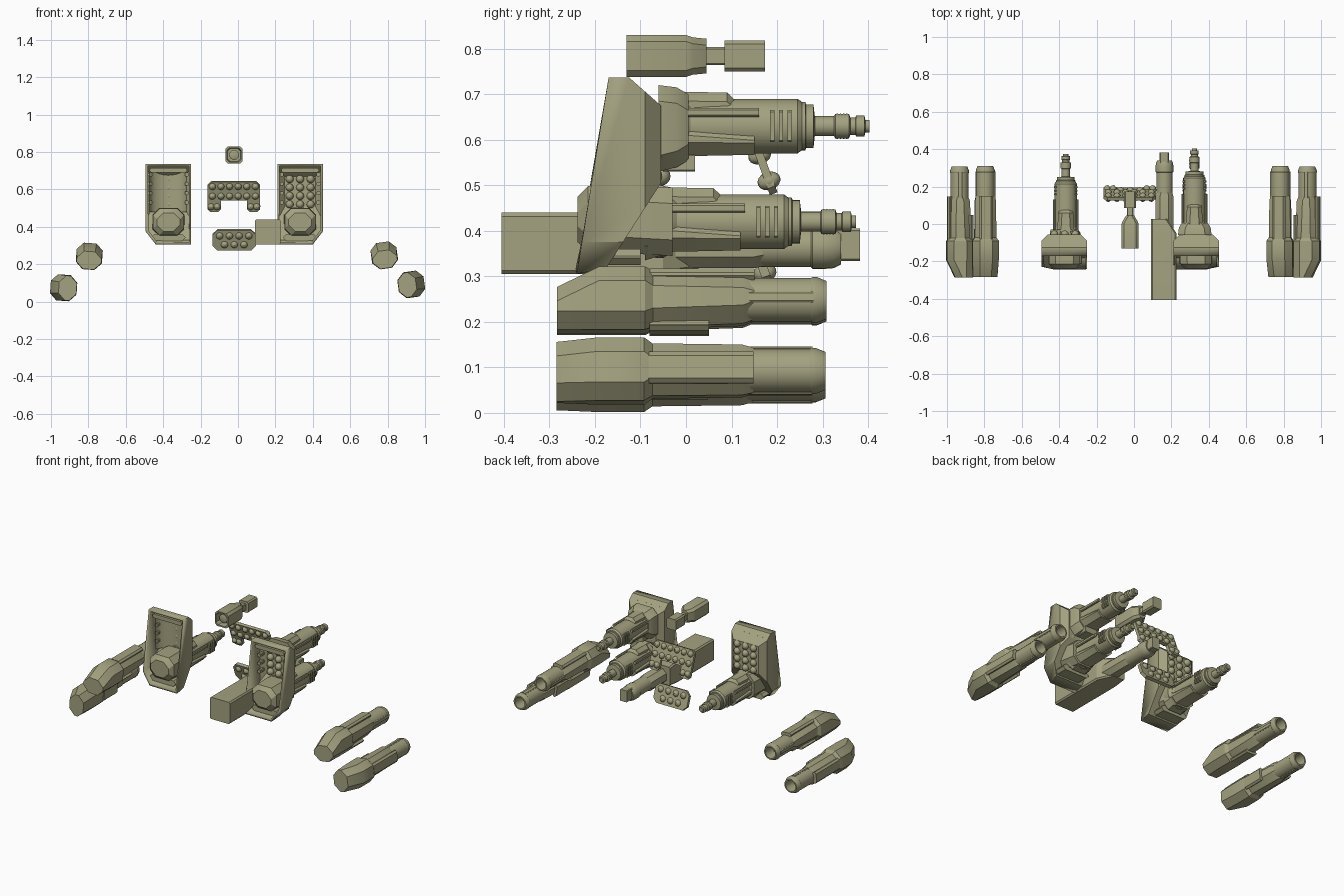
import bpy, bmesh, math
from math import cos, sin, pi, radians
from mathutils import Matrix, Vector

if "Cube" in bpy.data.objects:
    bpy.data.objects.remove(bpy.data.objects["Cube"])

olive = bpy.data.materials.new("olive_drab")
olive.use_nodes = True
COLOUR = (0.37, 0.36, 0.215, 1)
olive.diffuse_color = COLOUR
olive.node_tree.nodes["Principled BSDF"].inputs["Base Color"].default_value = COLOUR
parts = []


def finish(name, bm, loc=(0, 0, 0), roll=0, tilt=0):
    bmesh.ops.recalc_face_normals(bm, faces=bm.faces)
    mesh = bpy.data.meshes.new(name)
    bm.to_mesh(mesh)
    bm.free()
    mesh.materials.append(olive)
    ob = bpy.data.objects.new(name, mesh)
    ob.location = loc
    ob.rotation_euler = (tilt, roll, 0)
    bpy.context.collection.objects.link(ob)
    parts.append(ob)
    return ob


def bridge(bm, rings, cap=True):
    for a, b in zip(rings, rings[1:]):
        n = len(a)
        for i in range(n):
            bm.faces.new((a[i], a[(i + 1) % n], b[(i + 1) % n], b[i]))
    if cap:
        bm.faces.new(rings[0])
        bm.faces.new(rings[-1])


def loft(name, sections, chamfer, loc=(0, 0, 0), roll=0, tilt=0):
    """Chamfered rectangles (y, x0, x1, z0, z1) joined along y."""
    bm = bmesh.new()
    rings = []
    for y, x0, x1, z0, z1 in sections:
        c = min(chamfer, (x1 - x0) * .45, (z1 - z0) * .45)
        pts = [(x0 + c, z0), (x1 - c, z0), (x1, z0 + c), (x1, z1 - c),
               (x1 - c, z1), (x0 + c, z1), (x0, z1 - c), (x0, z0 + c)]
        rings.append([bm.verts.new((x, y, z)) for x, z in pts])
    bridge(bm, rings)
    return finish(name, bm, loc, roll, tilt)


def box(name, y0, y1, x0, x1, z0, z1, loc=(0, 0, 0), roll=0, chamfer=.004):
    return loft(name, [(y0, x0, x1, z0, z1), (y1, x0, x1, z0, z1)], chamfer, loc, roll)


def lathe(name, profile, loc, roll=0, n=24):
    """Profile of (radius, y) turned about the y axis."""
    bm = bmesh.new()
    rings = [[bm.verts.new((r * cos(2 * pi * i / n), y, r * sin(2 * pi * i / n)))
              for i in range(n)] for r, y in profile]
    bridge(bm, rings)
    return finish(name, bm, loc, roll)


def knobs(name, spots, radius, depth, loc, tilt=0):
    """Domed studs with their axes along y."""
    bm = bmesh.new()
    for x, z in spots:
        m = Matrix.Translation((x, 0, z)) @ Matrix.Diagonal((radius, depth, radius, 1))
        bmesh.ops.create_uvsphere(bm, u_segments=12, v_segments=8, radius=1, matrix=m)
    return finish(name, bm, loc, 0, tilt)


# Outer pods: a sloped nose, stepped body and hollow round nozzle
def pod(name, loc, roll):
    r = radians(roll)
    loft(name + "_body", [(-.283, -.066, .066, -.07, .025), (-.19, -.07, .07, -.07, .07),
                          (-.09, -.07, .07, -.07, .07), (-.072, -.058, .058, -.062, .06),
                          (.125, -.056, .056, -.055, .056), (.15, -.05, .05, -.045, .05)],
         .036, loc, r)
    box(name + "_keel", -.08, .05, -.04, .04, -.072, -.05, loc, r, .01)
    box(name + "_spine", -.08, .15, -.035, .035, .04, .066, loc, r, .01)
    lathe(name + "_nozzle", [(.049, .1), (.049, .275), (.051, .278), (.051, .287),
                             (.042, .309), (.034, .309), (.03, .24)], loc, r)
    for s in (-1, 1):
        box(name + "_rail", .12, .28, s * .049 - .004, s * .049 + .004, -.012, .012, loc, r)


pod("right_upper_pod", (-.795, 0, .243), 4)
pod("left_upper_pod", (.782, 0, .248), -8)
pod("right_lower_pod", (-.933, -.002, .074), -86)
pod("left_lower_pod", (.927, -.002, .092), 82)


# Engines: stepped barrel with vents, saddle and slim tip
def engine(name, loc):
    lathe(name + "_barrel",
          [(.078, -.06), (.08, -.02), (.06, .01), (.06, .245), (.053, .255), (.053, .262),
           (.048, .264), (.048, .28), (.022, .283), (.022, .325), (.027, .328), (.027, .358),
           (.019, .361), (.019, .372), (.023, .374), (.023, .392), (.014, .394), (.014, .403)], loc)
    loft(name + "_saddle", [(-.06, -.075, .075, -.085, .01), (0, -.068, .068, -.066, .01),
                            (.15, -.064, .064, -.063, -.005)], .03, loc)
    loft(name + "_top_cover", [(-.05, -.05, .05, 0, .085), (0, -.045, .045, 0, .075),
                               (.09, -.04, .04, 0, .074), (.105, -.035, .035, 0, .06)], .02, loc)
    for s in (-1, 1):
        box(name + "_side_rail", -.02, .16, s * .062 - .007, s * .062 + .007, .02, .04, loc)
        for k in range(3):
            y = .185 + k * .019
            box(name + "_vent", y, y + .009, s * .056 - .008, s * .056 + .008, -.035, .035, loc)
    for k in range(4):
        lathe(name + "_tip_ring", [(.028, .331 + k * .007), (.028, .334 + k * .007)], loc, n=16)


# Shrouds: open-fronted shells with a slanted back and clipped outer corner
def shroud(name, cx, outward):
    hw = .122
    outline = [(-.17, .737), (-.125, .737), (-.055, .675), (-.055, .505), (-.175, .318), (-.24, .305)]
    bm = bmesh.new()
    bridge(bm, [[bm.verts.new((x, y, z)) for y, z in outline] for x in (-hw, hw)])
    cuts = [((s * hw, -.09, .5), (s, 1, 0)) for s in (-1, 1)]
    cuts.append(((outward * hw, 0, .375), (outward * .07, 0, -.055)))
    for co, no in cuts:
        res = bmesh.ops.bisect_plane(bm, geom=bm.verts[:] + bm.edges[:] + bm.faces[:], dist=1e-5,
                                     plane_co=co, plane_no=Vector(no), clear_outer=True)
        edges = [e for e in res["geom_cut"] if isinstance(e, bmesh.types.BMEdge)]
        bmesh.ops.contextual_create(bm, geom=edges)
    bmesh.ops.recalc_face_normals(bm, faces=bm.faces)
    front = [f for f in bm.faces if f.normal.y < -.9]
    bmesh.ops.delete(bm, geom=front, context="FACES_ONLY")
    ob = finish(name, bm, (cx, 0, 0))
    mod = ob.modifiers.new("wall", "SOLIDIFY")
    mod.thickness = .016
    mod.offset = -1
    # seat-like head and body at the bottom of the shell
    loft(name + "_head", [(-.238, -.062, .062, .375, .475), (-.215, -.082, .082, .355, .498),
                          (-.12, -.085, .085, .35, .5), (-.03, -.075, .075, .345, .495)],
         .035, (cx, 0, 0))
    box(name + "_floor", -.21, -.1, -.09, .09, .325, .36, (cx, 0, 0), 0, .015)
    box(name + "_top_bar", -.165, -.1, -.1, .1, .69, .715, (cx, 0, 0), 0, .008)
    for s in (-1, 1):
        for z in (.52, .57, .62, .67):
            box(name + "_side_clip", -.13, -.09, s * .098 - .01, s * .098 + .01, z, z + .02, (cx, 0, 0))


shroud("right_shroud", -.372, -1)
shroud("left_shroud", .332, 1)
grid = [(x, z) for x in (-.056, 0, .056) for z in (.52, .565, .61, .655)]
knobs("right_back_studs", grid, .021, .022, (-.37, -.056, 0))
knobs("left_front_studs", grid, .021, .022, (.332, -.074, 0))

# Curved liner inside the right shell
bm = bmesh.new()
arc = [(.1 * cos(pi * k / 12), .06 * sin(pi * k / 12) - .135) for k in range(13)]
low, high = [[bm.verts.new((x, y, z)) for x, y in arc] for z in (.48, .69)]
for i in range(12):
    bm.faces.new((low[i], low[i + 1], high[i + 1], high[i]))
finish("right_liner", bm, (-.372, 0, 0))

engine("right_engine", (-.365, -.03, .42))
engine("left_lower_engine", (.323, -.03, .42))
engine("left_upper_engine", (.323, 0, .63))
loft("left_engine_mount", [(-.06, -.09, .09, .53, .72), (-.02, -.085, .085, .54, .715),
                           (.005, -.07, .07, .555, .7)], .035, (.325, 0, 0))
box("left_mount_foot", -.05, .02, -.04, .04, .53, .57, (.323, 0, 0))

# Long square duct with a nozzle behind it
loft("long_duct", [(-.405, .09, .228, .305, .44), (-.05, .09, .228, .305, .44),
                   (.028, .09, .175, .315, .43)], .008)
loft("duct_collar", [(-.05, .115, .21, .318, .41), (.15, .115, .21, .318, .41),
                     (.17, .12, .205, .322, .405)], .025)
lathe("duct_nozzle", [(.044, .1), (.044, .275), (.048, .278), (.048, .3), (.046, .325),
                      (.038, .34), (.03, .34), (.028, .3)], (.163, 0, .364))
box("duct_tip", .3, .382, .137, .187, .334, .405)

# Central stud panels, leaning back
lean = radians(20)
hub = (-.022, .155, .585)
loft("upper_panel", [(-.009, -.14, .14, -.045, .06), (.009, -.14, .14, -.045, .06)], .02, hub, 0, lean)
for s in (-1, 1):
    loft("upper_panel_leg", [(-.009, s * .105 - .035, s * .105 + .035, -.11, 0),
                             (.009, s * .105 - .035, s * .105 + .035, -.11, 0)], .015, hub, 0, lean)
spots = [(-.115 + .046 * i, z) for i in range(6) for z in (-.02, .035)]
spots += [(s * x, -.08) for s in (-1, 1) for x in (.09, .122)]
knobs("upper_panel_studs", spots, .02, .026, hub, lean)

base = (-.02, .165, .33)
loft("lower_panel", [(-.01, -.115, .115, -.057, .057), (.01, -.115, .115, -.057, .057)], .025, base, 0, lean)
spots = [(-.078 + .052 * i, .026) for i in range(4)] + [(-.052 + .052 * i, -.024) for i in range(3)]
knobs("lower_panel_studs", spots, .021, .026, base, lean)

# Upper sensor: recessed box, neck and small rear block
top = (-.021, 0, .784)
loft("sensor_body", [(-.09, -.034, .034, -.034, .034), (-.131, -.038, .038, -.038, .038),
                     (-.131, -.046, .046, -.046, .046), (0, -.046, .046, -.046, .046),
                     (.015, -.04, .04, -.041, .041), (.045, -.022, .022, -.038, .038)], .014, top)
lathe("sensor_lens", [(.026, -.088), (.026, -.115), (.02, -.118)], top)
box("sensor_neck", .03, .1, -.017, .017, -.02, .02, top)
box("sensor_rear_block", .085, .174, -.032, .032, -.034, .034, top, 0, .008)

bpy.ops.object.select_all(action="DESELECT")
for ob in parts:
    ob.select_set(True)
bpy.context.view_layer.objects.active = parts[0]
bpy.ops.object.shade_smooth_by_angle(angle=radians(32))
